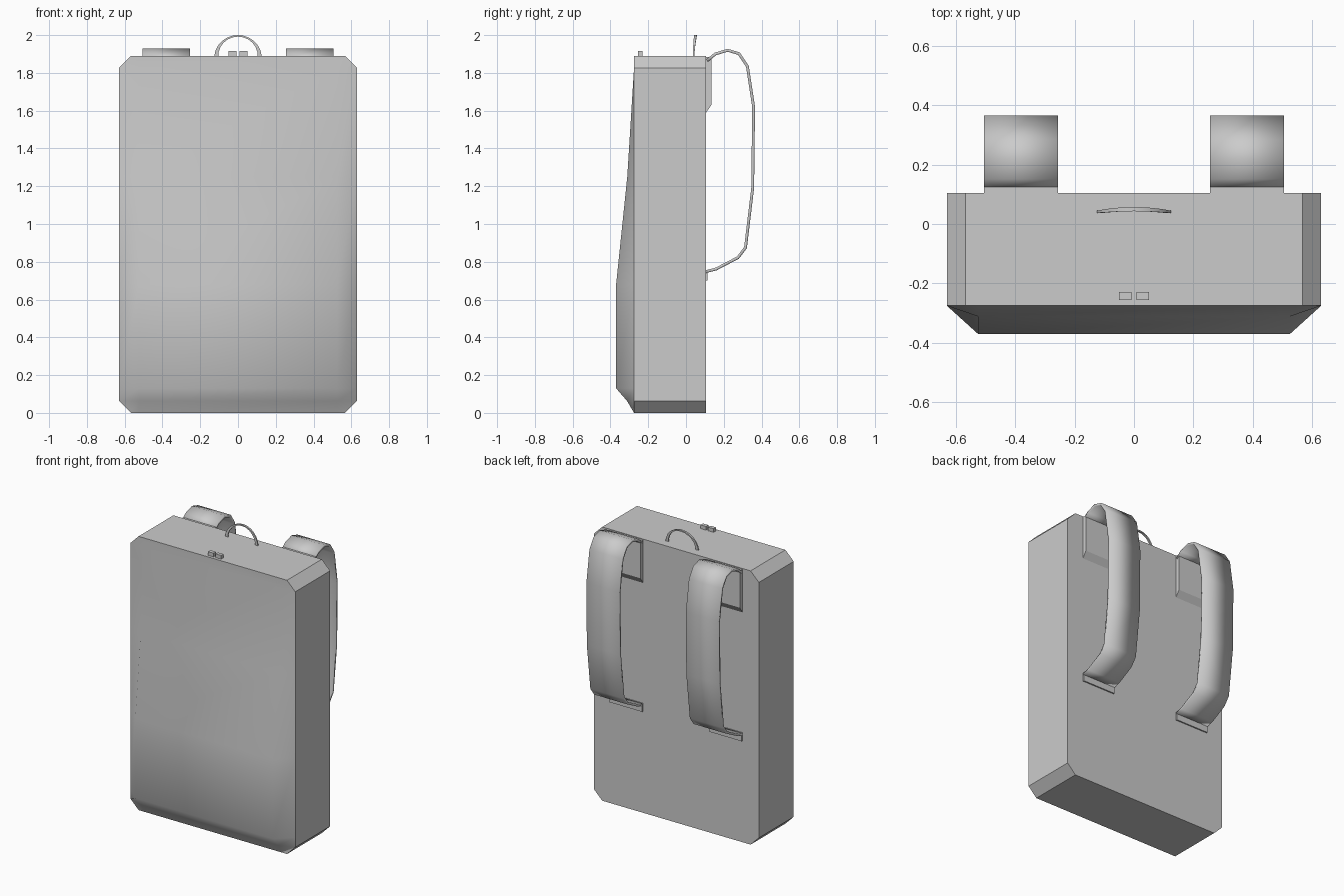
import bpy, bmesh, math

if "Cube" in bpy.data.objects:
    bpy.data.objects.remove(bpy.data.objects["Cube"])


def make(name, verts, faces, smooth=None):
    me = bpy.data.meshes.new(name)
    me.from_pydata(verts, [], faces)
    bm = bmesh.new()
    bm.from_mesh(me)
    bmesh.ops.recalc_face_normals(bm, faces=bm.faces)
    bm.to_mesh(me)
    bm.free()
    ob = bpy.data.objects.new(name, me)
    bpy.context.collection.objects.link(ob)
    if smooth:
        bpy.ops.object.select_all(action='DESELECT')
        ob.select_set(True)
        bpy.context.view_layer.objects.active = ob
        bpy.ops.object.shade_smooth_by_angle(angle=math.radians(smooth))
    return ob


def mirror(ob):
    ob.modifiers.new("Mirror", 'MIRROR')
    return ob


def prism(name, profile, x0, x1):
    # extrude a (y, z) profile along x
    n = len(profile)
    verts = [(x, y, z) for x in (x0, x1) for y, z in profile]
    faces = [tuple(range(n)), tuple(range(n, 2 * n))]
    faces += [(i, (i + 1) % n, n + (i + 1) % n, n + i) for i in range(n)]
    return make(name, verts, faces)


def rect(y0, y1, z0, z1):
    return [(y0, z0), (y1, z0), (y1, z1), (y0, z1)]


# One closed pack: chamfered box with a bulging front panel
W, H, C, YF, YB = 0.63, 1.89, 0.063, -0.275, 0.105
rows = [(0, W - C, YF), (C, W, -0.312), (0.13, W, -0.37), (0.68, W, -0.37),
        (1.25, W, -0.311), (H - C, W, YF), (H, W - C, YF)]
verts, faces = [], []
for z, xo, y in rows:
    verts += [(-xo, YF, z), (-0.525, y, z), (0.525, y, z), (xo, YF, z)]
for r in range(len(rows) - 1):
    for c in range(3):
        a = r * 4 + c
        faces.append((a, a + 1, a + 5, a + 4))
front = make("front_panel", verts, faces, 60)
for p in front.data.polygons:
    if p.normal.y > 0:
        front.data.flip_normals()
        break

octagon = [(-W + C, 0), (W - C, 0), (W, C), (W, H - C),
           (W - C, H), (-W + C, H), (-W, H - C), (-W, C)]
verts = [(x, y, z) for y in (YF, YB) for x, z in octagon]
sides = [(i, (i + 1) % 8, 8 + (i + 1) % 8, 8 + i) for i in range(8)]
make("pack_body", verts, sides + [tuple(range(8)), tuple(range(8, 16))])

# Shoulder straps with their anchors
X0, X1 = 0.255, 0.505
path = [(0.112, 1.865), (0.155, 1.9), (0.22, 1.92), (0.28, 1.902), (0.325, 1.835),
        (0.358, 1.62), (0.353, 1.19), (0.315, 0.875), (0.275, 0.822),
        (0.16, 0.762), (0.105, 0.748)]
verts = [(x, y, z) for y, z in path for x in (X0, X1)]
faces = [(2 * i, 2 * i + 1, 2 * i + 3, 2 * i + 2) for i in range(len(path) - 1)]
strap = make("shoulder_strap", verts, faces, 45)
sol = strap.modifiers.new("Thickness", 'SOLIDIFY')
sol.thickness = 0.015
sol.offset = 0
sol.use_even_offset = True
mirror(strap)
mirror(prism("strap_anchor", [(0.1, 1.58), (0.134, 1.63), (0.134, 1.885), (0.1, 1.885)], X0, X1))
mirror(prism("strap_lower_tab", rect(0.1, 0.114, 0.7, 0.757), X0, X1))

# Carry handle: flat at the feet, twisting to lie level at the crown
N = 12
verts, faces = [], []
for i in range(N + 1):
    a = math.pi * i / N
    s = math.sin(a)
    t, d = 0.011 - 0.007 * s, 0.003 + 0.004 * s
    y = 0.041 + 0.009 * s ** 2
    for dr, dy in ((-t, -d), (t, -d), (t, d), (-t, d)):
        verts.append((-(0.115 + dr) * math.cos(a), y + dy, 1.885 + (0.111 + dr) * s))
for i in range(N):
    for k in range(4):
        j = (k + 1) % 4
        faces.append((4 * i + k, 4 * i + j, 4 * i + 4 + j, 4 * i + 4 + k))
faces += [(0, 1, 2, 3), (4 * N, 4 * N + 1, 4 * N + 2, 4 * N + 3)]
make("carry_handle", verts, faces, 40)

# Zipper pulls
mirror(prism("zipper_pull", rect(-0.255, -0.229, H - 0.005, 1.915), 0.008, 0.05))
